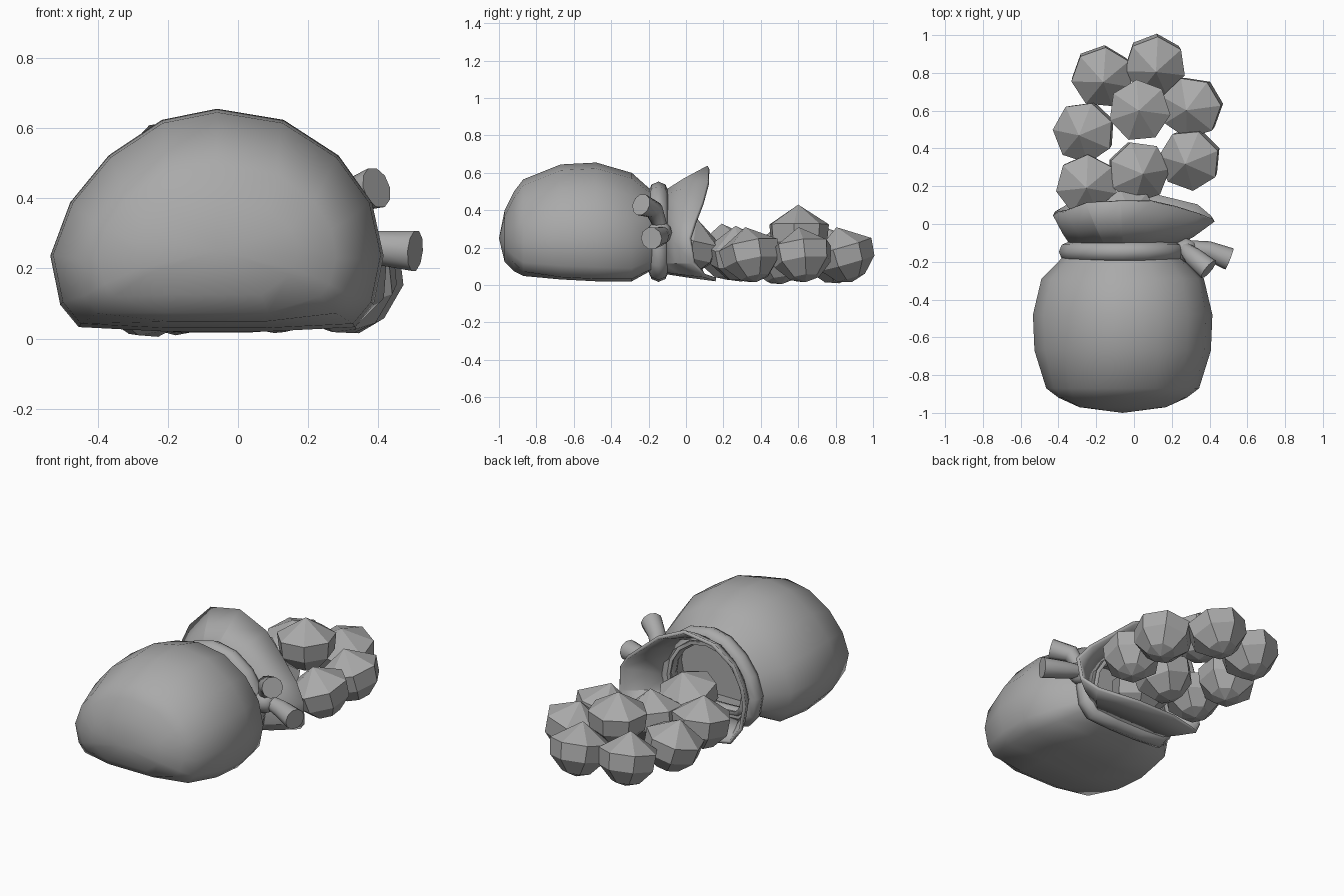
import bpy, bmesh, math, random
from mathutils import Vector, Euler

if "Cube" in bpy.data.objects:
    bpy.data.objects.remove(bpy.data.objects["Cube"], do_unlink=True)
random.seed(4)

grey = bpy.data.materials.new("plain grey")
grey.use_nodes = True
grey.diffuse_color = (0.4, 0.4, 0.4, 1)
grey.node_tree.nodes["Principled BSDF"].inputs["Base Color"].default_value = (0.4, 0.4, 0.4, 1)

# Flat-bottomed cross-section: x from -1 to 1, height from 0 to 1
SECTION = [(-1, .34), (-.88, .58), (-.65, .79), (-.33, .95), (0, 1), (.4, .95), (.73, .79),
           (.93, .58), (1, .34), (.94, .12), (.83, .02), (.3, 0), (-.3, 0), (-.83, .02), (-.94, .12)]
MID_X = -.06


def ring(y, half, low, high, roundness=0):
    points = []
    for u, v in SECTION:
        a = math.atan2(v - .45, u)
        u += (math.cos(a) - u) * roundness
        v += (.5 + .5 * math.sin(a) - v) * roundness
        points.append(Vector((MID_X + half * u, y, low + (high - low) * v)))
    return points


def circle(radius, sides, z=0):
    return [Vector((radius * math.cos(a), radius * math.sin(a), z))
            for a in (i * math.tau / sides for i in range(sides))]


def finish(name, bm, angle=None):
    bmesh.ops.recalc_face_normals(bm, faces=bm.faces)
    mesh = bpy.data.meshes.new(name)
    bm.to_mesh(mesh)
    bm.free()
    obj = bpy.data.objects.new(name, mesh)
    bpy.context.collection.objects.link(obj)
    mesh.materials.append(grey)
    if angle:
        bpy.ops.object.select_all(action='DESELECT')
        obj.select_set(True)
        bpy.context.view_layer.objects.active = obj
        bpy.ops.object.shade_smooth_by_angle(angle=math.radians(angle))
    return obj


def loft(bm, rings, closed=False):
    loops = [[bm.verts.new(p) for p in r] for r in rings]
    pairs = list(zip(loops, loops[1:]))
    if closed:
        pairs.append((loops[-1], loops[0]))
    for a, b in pairs:
        for i in range(len(a)):
            j = (i + 1) % len(a)
            bm.faces.new((a[i], a[j], b[j], b[i]))
    return loops


def point_cap(bm, loop, tip):
    tip = bm.verts.new(tip)
    for i, v in enumerate(loop):
        bm.faces.new((v, loop[i - 1], tip))


# Sack body, rounded at the front, drawn in at the neck, with a hollow mouth
bm = bmesh.new()
loops = loft(bm, [ring(*r) for r in (
    (-.97, .23, .10, .40, 1), (-.92, .34, .055, .50, .5), (-.87, .405, .042, .565, .15),
    (-.67, .467, .03, .645), (-.48, .475, .02, .655), (-.29, .43, .02, .60), (-.2, .34, .07, .52),
    (-.1, .255, .09, .48), (-.1, .235, .11, .46), (-.3, .3, .08, .5))])
point_cap(bm, loops[0], (MID_X, -1, .25))
bm.faces.new(loops[-1])
finish("sack_body", bm, 60)

# Flared collar with an uneven rim
RIM = [(-.42, .05, .25), (-.41, .06, .36), (-.36, .07, .48), (-.25, .11, .6), (-.07, .12, .63),
       (.1, .12, .55), (.23, .09, .44), (.35, .05, .34), (.42, .02, .25), (.41, .04, .12),
       (.34, .1, .05), (.1, .16, .03), (-.15, .16, .03), (-.36, .1, .04), (-.41, .07, .12)]
bm = bmesh.new()
neck = ring(-.12, .26, .07, .49)
middle = [n.lerp(Vector(r), .5) + Vector((0, -.01, 0)) for n, r in zip(neck, RIM)]
loft(bm, [neck, middle, [Vector(r) for r in RIM]])
collar = finish("sack_collar", bm, 20)
solid = collar.modifiers.new("thickness", 'SOLIDIFY')
solid.thickness = .02
solid.offset = 0

# Rope around the neck
bm = bmesh.new()
path = ring(-.147, .285, .07, .5)
centre = Vector((MID_X, -.147, .28))
tube = []
for k, p in enumerate(path):
    along = (path[(k + 1) % len(path)] - path[k - 1]).normalized()
    out = along.cross(Vector((0, 1, 0)))
    if out.dot(p - centre) < 0:
        out = -out
    tube.append([p + c.x * out + c.y * Vector((0, 1, 0)) for c in circle(.053, 8)])
loft(bm, tube, closed=True)
finish("neck_rope", bm, 60)

# Knot and its two loose ends
bm = bmesh.new()
bmesh.ops.create_uvsphere(bm, u_segments=8, v_segments=6, radius=.065)
bmesh.ops.translate(bm, verts=bm.verts, vec=(.275, -.14, .28))
finish("rope_knot", bm, 60)


def rope_end(name, start, bend, end):
    bm = bmesh.new()
    start, bend, end = Vector(start), Vector(bend), Vector(end)
    rings = []
    for spot, aim, radius in ((start, bend - start, .035), (bend, end - start, .05),
                              (end, end - bend, .06)):
        turn = aim.to_track_quat('Z', 'Y')
        rings.append([spot + turn @ c for c in circle(radius, 10)])
    loops = loft(bm, rings)
    bm.faces.new(loops[0])
    bm.faces.new(loops[-1])
    finish(name, bm, 40)


rope_end("rope_end_lower", (.27, -.12, .28), (.39, -.14, .26), (.505, -.185, .25))
rope_end("rope_end_upper", (.27, -.13, .3), (.31, -.17, .4), (.395, -.24, .43))

# Spilled gems: pointed tops over rounded bottoms, slightly tilted
GEMS = [(-.17, .785, .16), (.11, .845, .165), (.31, .62, .165), (.03, .6, .28), (-.26, .49, .155),
        (.3, .345, .165), (.02, .28, .17), (-.25, .21, .18), (-.03, .02, .21)]
for n, spot in enumerate(GEMS):
    bm = bmesh.new()
    loops = loft(bm, [circle(.165, 7, .045), circle(.155, 7, -.05), circle(.08, 7, -.13)])
    point_cap(bm, loops[0], (0, 0, .15))
    point_cap(bm, loops[-1], (0, 0, -.155))
    tilt = .05 if n == 3 else .25
    spin = Euler((random.uniform(-tilt, tilt), random.uniform(-tilt, tilt), random.uniform(0, 6)))
    bmesh.ops.rotate(bm, verts=bm.verts, matrix=spin.to_matrix())
    bmesh.ops.translate(bm, verts=bm.verts, vec=spot)
    finish(f"gem_{n + 1}", bm)
